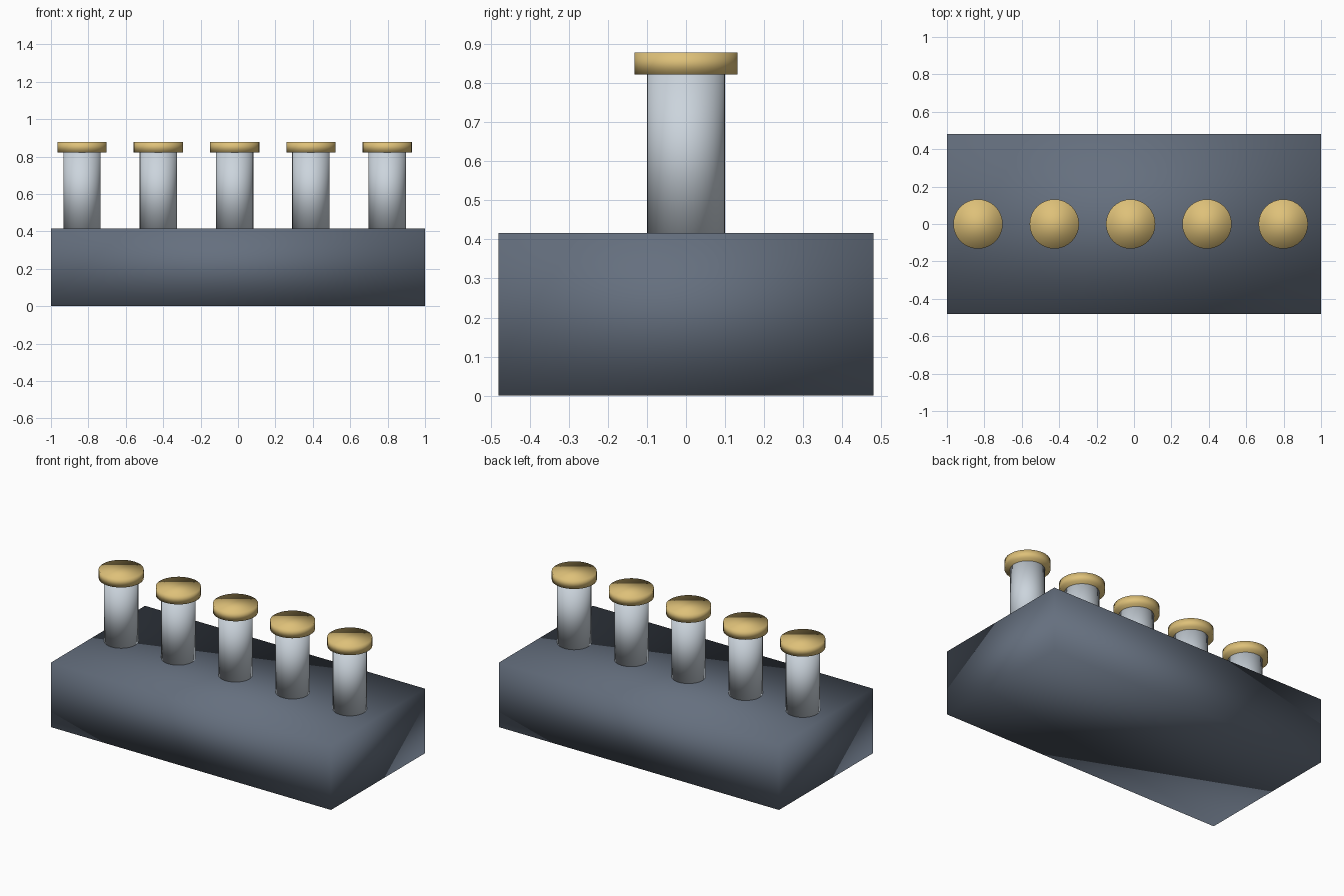
import bpy

default = bpy.data.objects.get("Cube")
if default:
    bpy.data.objects.remove(default, do_unlink=True)


def material(name, rgb):
    mat = bpy.data.materials.new(name)
    mat.use_nodes = True
    mat.diffuse_color = (*rgb, 1)
    mat.node_tree.nodes["Principled BSDF"].inputs["Base Color"].default_value = (*rgb, 1)
    return mat


def finish(name, mat):
    obj = bpy.context.object
    obj.name = name
    obj.data.materials.append(mat)
    # Shading runs smoothly over every edge
    bpy.ops.object.shade_smooth()
    return obj


def disc(name, mat, radius, x, bottom, top):
    bpy.ops.mesh.primitive_cylinder_add(
        vertices=32, radius=radius, depth=top - bottom,
        location=(x, 0, (bottom + top) / 2))
    return finish(name, mat)


slate = material("dark slate", (0.13, 0.16, 0.21))
silver = material("pale silver", (0.60, 0.66, 0.72))
gold = material("soft gold", (0.73, 0.53, 0.19))

BASE_TOP, PIN_TOP, CAP_TOP = 0.416, 0.823, 0.879

# Base block
bpy.ops.mesh.primitive_cube_add(size=1, location=(0, 0, BASE_TOP / 2))
bpy.context.object.scale = (2, 0.96, BASE_TOP)
bpy.ops.object.transform_apply(location=False, rotation=False, scale=True)
finish("base_block", slate)

# Row of capped pins, set slightly off centre
for i in range(5):
    x = -0.018 + (i - 2) * 0.408
    disc(f"pin_{i + 1}", silver, 0.1, x, BASE_TOP, PIN_TOP)
    disc(f"pin_cap_{i + 1}", gold, 0.132, x, PIN_TOP, CAP_TOP)
